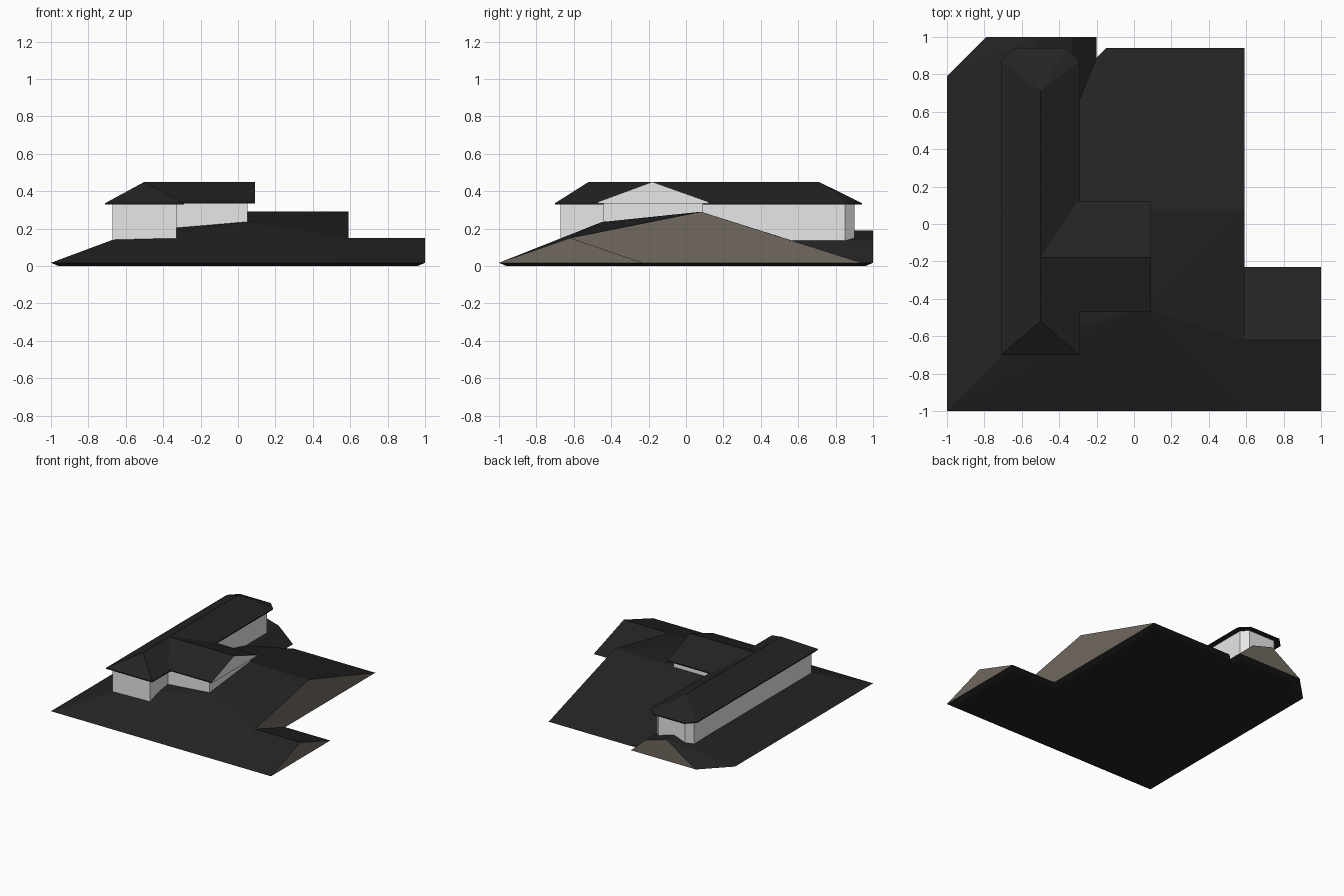
import bpy, bmesh
from mathutils import Vector

if "Cube" in bpy.data.objects:
    bpy.data.objects.remove(bpy.data.objects["Cube"])


def material(name, rgb):
    m = bpy.data.materials.new(name)
    m.diffuse_color = (*rgb, 1)
    m.use_nodes = True
    m.node_tree.nodes["Principled BSDF"].inputs["Base Color"].default_value = m.diffuse_color
    return m


ROOF = material("charcoal roof", (0.017, 0.017, 0.017))
WALL = material("white wall", (0.80, 0.80, 0.80))
GABLE = material("brown gable", (0.165, 0.14, 0.115))


def hull(name, points, mat, end_mat=None, end_dir=None):
    """Convex solid; faces that look along end_dir take the second colour."""
    bm = bmesh.new()
    for p in points:
        bm.verts.new(p)
    res = bmesh.ops.convex_hull(bm, input=bm.verts[:])
    junk = {v for v in res["geom_interior"] + res["geom_unused"]
            if isinstance(v, bmesh.types.BMVert)}
    bmesh.ops.delete(bm, geom=list(junk), context='VERTS')
    bmesh.ops.dissolve_limit(bm, angle_limit=0.005, verts=bm.verts[:], edges=bm.edges[:])
    bmesh.ops.recalc_face_normals(bm, faces=bm.faces[:])
    if end_mat:
        for f in bm.faces:
            f.material_index = int(f.normal.dot(Vector(end_dir)) > 0.97)
    me = bpy.data.meshes.new(name)
    bm.to_mesh(me)
    bm.free()
    me.materials.append(mat)
    if end_mat:
        me.materials.append(end_mat)
    ob = bpy.data.objects.new(name, me)
    bpy.context.collection.objects.link(ob)
    return ob


def eave(outline, z=0.017, inset=0.04):
    """Eave line plus the slightly smaller underside on the ground."""
    cx = sum(p[0] for p in outline) / len(outline)
    cy = sum(p[1] for p in outline) / len(outline)
    low = [(x - inset * (1 if x > cx else -1), y - inset * (1 if y > cy else -1), 0)
           for x, y in outline]
    return [(x, y, z) for x, y in outline] + low


def prism(outline, z0, z1):
    return [(x, y, z) for x, y in outline for z in (z0, z1)]


# Lower roof: main body, side extension and rear wing
hull("lower_main_roof",
     eave([(-1, -1), (0.59, -1), (0.59, 0.94), (-0.15, 0.94), (-1, 0.08)]) +
     [(-0.67, -0.67, 0.14), (-0.67, 0.08, 0.14), (0.05, -0.45, 0.235),
      (0.59, -0.62, 0.15), (0.59, 0.08, 0.29), (-0.25, 0.08, 0.29),
      (-0.33, 0.57, 0.135)],
     ROOF, GABLE, (1, 0, 0))
hull("lower_side_roof",
     eave([(0.5, -1), (1, -1), (1, -0.23), (0.5, -0.23)]) +
     [(0.5, -0.62, 0.15), (1, -0.62, 0.15)],
     ROOF, GABLE, (1, 0, 0))
hull("lower_rear_roof",
     eave([(-1, 0), (-1, 0.79), (-0.79, 1), (-0.20, 1), (-0.20, 0.4)]) +
     [(-0.67, 0.1, 0.14), (-0.67, 0.65, 0.14), (-0.52, 0.3, 0.19),
      (-0.52, 1, 0.19), (-0.33, 0.4, 0.135), (-0.33, 1, 0.135)],
     ROOF, GABLE, (0, 1, 0))

# Upper storey walls
hull("upper_long_walls",
     prism([(-0.67, -0.67), (-0.33, -0.67), (-0.33, 0.85), (-0.38, 0.90),
            (-0.62, 0.90), (-0.67, 0.85)], 0.08, 0.335), WALL)
hull("upper_side_walls",
     prism([(-0.4, -0.44), (0.05, -0.44), (0.05, 0.09), (-0.4, 0.09)], 0.15, 0.34), WALL)

# Upper roofs: hipped long roof and gabled side roof
hull("upper_long_roof",
     prism([(-0.71, -0.70), (-0.29, -0.70), (-0.29, 0.87), (-0.36, 0.94),
            (-0.64, 0.94), (-0.71, 0.87)], 0.328, 0.336) +
     [(-0.5, -0.52, 0.45), (-0.5, 0.71, 0.45)], ROOF)
hull("upper_side_roof",
     prism([(-0.5, -0.47), (0.09, -0.47), (0.09, 0.12), (-0.5, 0.12)], 0.335, 0.343) +
     [(-0.5, -0.18, 0.45), (0.09, -0.18, 0.45)],
     ROOF, WALL, (1, 0, 0))
